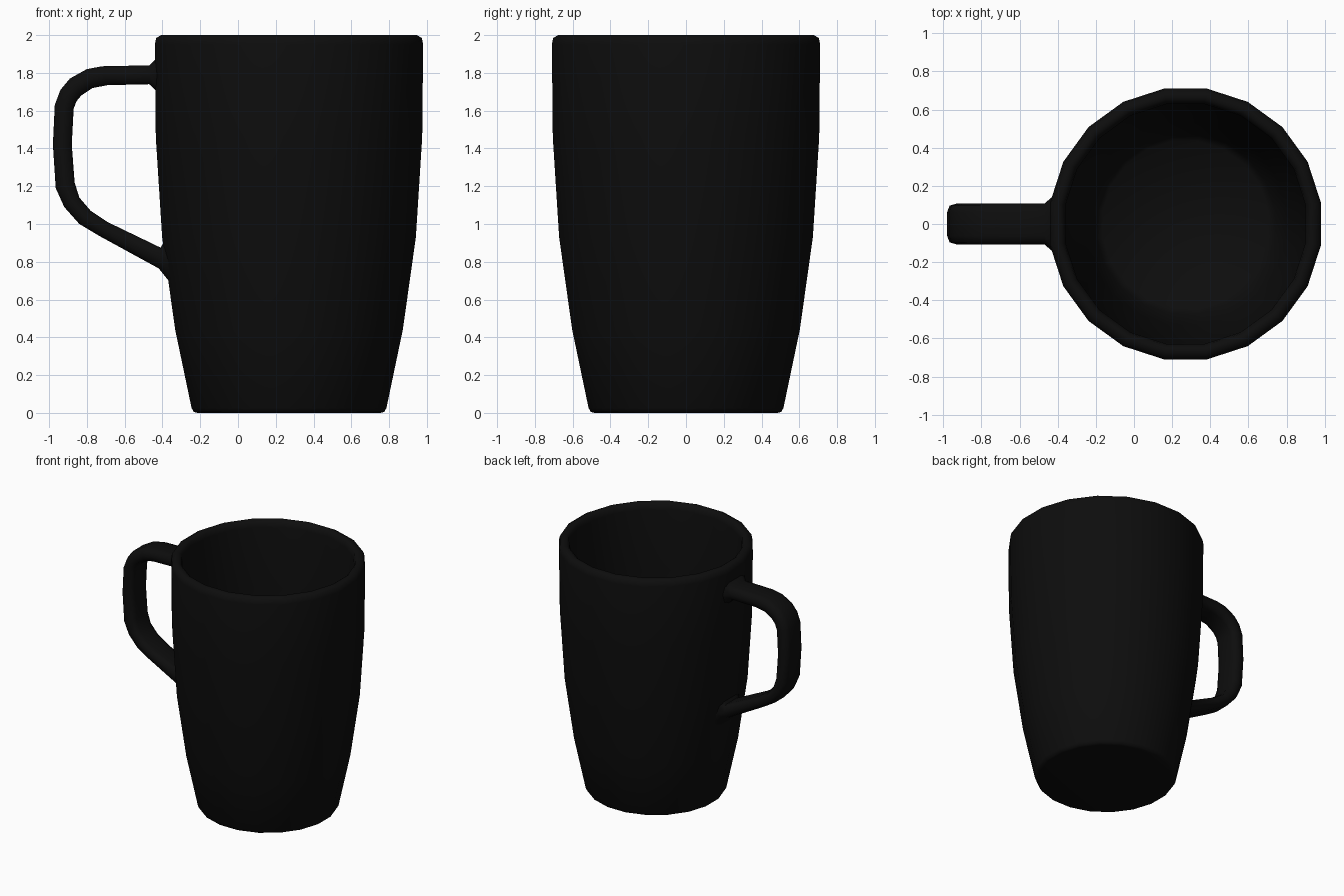
import bpy, bmesh, math
from mathutils import Vector

cube = bpy.data.objects.get("Cube")
if cube:
    bpy.data.objects.remove(cube, do_unlink=True)

AXIS_X = 0.27
SIDES = 20

black = bpy.data.materials.new("matte_black")
black.use_nodes = True
colour = (0.004, 0.004, 0.004, 1)
black.diffuse_color = colour
black.node_tree.nodes["Principled BSDF"].inputs["Base Color"].default_value = colour


def loft(name, rings, angle):
    """Skin a row of equal-length point rings and cap both ends."""
    bm = bmesh.new()
    loops = [[bm.verts.new(p) for p in ring] for ring in rings]
    n = len(loops[0])
    for a, b in zip(loops, loops[1:]):
        for i in range(n):
            j = (i + 1) % n
            bm.faces.new((a[i], a[j], b[j], b[i]))
    bm.faces.new(loops[0])
    bm.faces.new(loops[-1])
    bmesh.ops.recalc_face_normals(bm, faces=bm.faces)
    mesh = bpy.data.meshes.new(name)
    bm.to_mesh(mesh)
    bm.free()
    mesh.materials.append(black)
    obj = bpy.data.objects.new(name, mesh)
    bpy.context.collection.objects.link(obj)
    bpy.ops.object.select_all(action="DESELECT")
    obj.select_set(True)
    bpy.context.view_layer.objects.active = obj
    bpy.ops.object.shade_smooth_by_angle(angle=math.radians(angle))
    return obj


def circle(radius, z):
    step = math.tau / SIDES
    return [(AXIS_X + radius * math.cos((i + 0.5) * step),
             radius * math.sin((i + 0.5) * step), z) for i in range(SIDES)]


# Cup wall: underside, outside, rim, inside, floor (radius, height)
profile = [(0.49, 0), (0.51, 0.005), (0.522, 0.025), (0.61, 0.44), (0.68, 0.93),
           (0.714, 1.46), (0.719, 1.95), (0.712, 1.985), (0.685, 2.0),
           (0.665, 2.0), (0.645, 1.985), (0.637, 1.95), (0.633, 1.46),
           (0.60, 0.93), (0.535, 0.44), (0.475, 0.12), (0.44, 0.08)]
loft("cup_body", [circle(r, z) for r, z in profile], 60)

# Handle: outer and inner edge points (x, z) and half width of each section
W = 0.107
sections = [((-0.42, 1.89), (-0.42, 1.69), 0.15), ((-0.47, 1.84), (-0.47, 1.74), W),
            ((-0.72, 1.835), (-0.69, 1.735), W), ((-0.80, 1.82), (-0.77, 1.72), W),
            ((-0.89, 1.77), (-0.83, 1.68), W), ((-0.94, 1.71), (-0.855, 1.65), W),
            ((-0.97, 1.63), (-0.87, 1.61), W), ((-0.98, 1.42), (-0.88, 1.42), W),
            ((-0.965, 1.19), (-0.865, 1.22), W), ((-0.92, 1.09), (-0.84, 1.14), W),
            ((-0.84, 1.0), (-0.78, 1.07), W), ((-0.74, 0.94), (-0.69, 1.01), W),
            ((-0.42, 0.765), (-0.41, 0.875), W), ((-0.36, 0.69), (-0.375, 0.93), 0.15)]
# Rounded strap outline: (thickness fraction, width fraction)
quarter = [(1, 0.58), (0.75, 0.9), (0, 1)]
half = quarter + [(-t, w) for t, w in quarter[1::-1]]
outline = half + [(t, -w) for t, w in reversed(half)]


def strap(outer, inner, width):
    a = Vector((outer[0], 0, outer[1]))
    b = Vector((inner[0], 0, inner[1]))
    return [(a + b) / 2 + (a - b) / 2 * t + Vector((0, width * w, 0)) for t, w in outline]


loft("handle", [strap(*s) for s in sections], 60)
